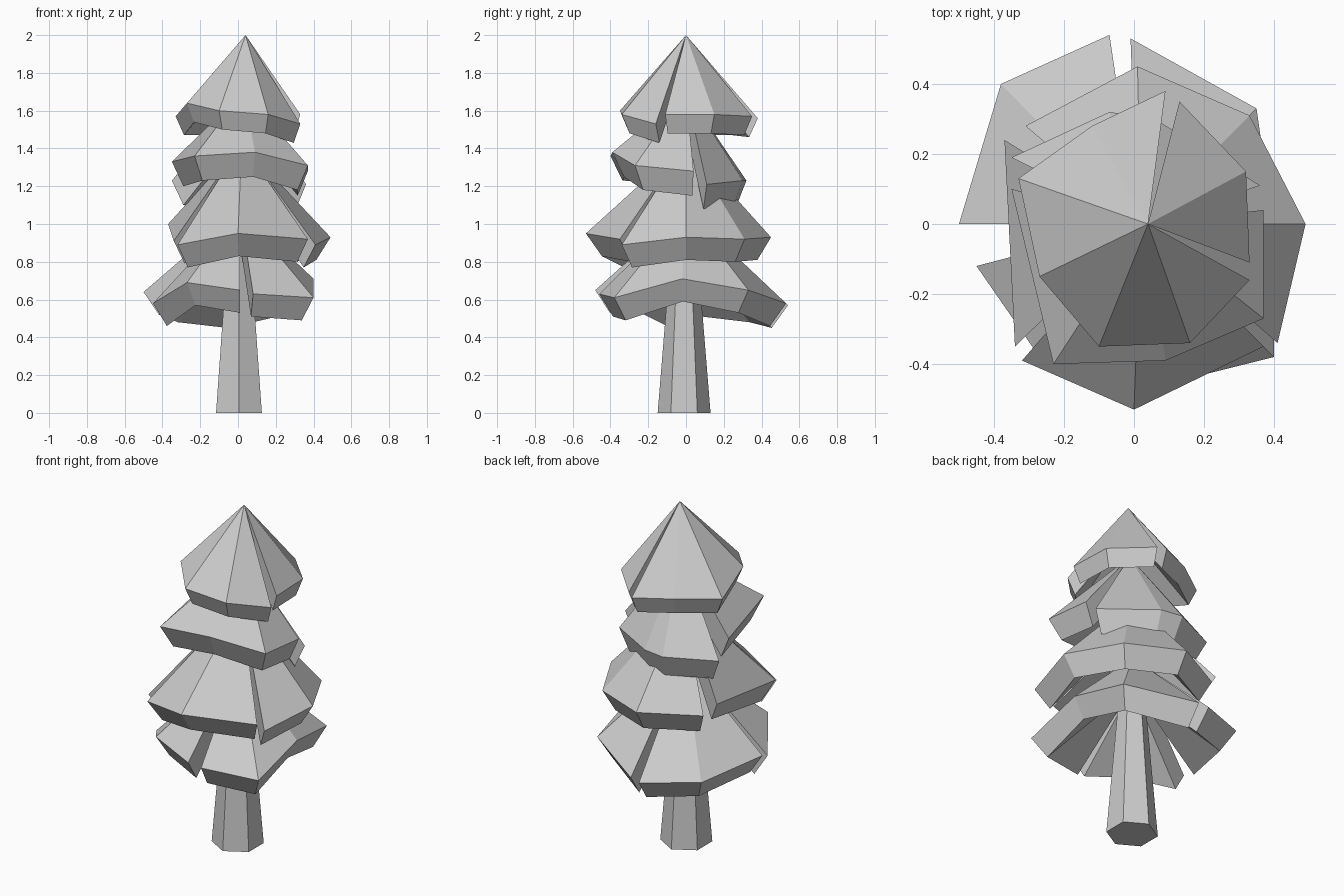
import bpy
import bmesh
from math import cos, sin, radians
from mathutils import Vector

default_cube = bpy.data.objects.get("Cube")
if default_cube:
    bpy.data.objects.remove(default_cube, do_unlink=True)

# One plain material for the whole tree
grey = bpy.data.materials.new("plain grey")
grey.use_nodes = True
grey_value = (0.6, 0.6, 0.6, 1.0)
grey.diffuse_color = grey_value
grey.node_tree.nodes["Principled BSDF"].inputs["Base Color"].default_value = grey_value


def finish(name, bm):
    """Turn a bmesh into a flat shaded object."""
    bmesh.ops.recalc_face_normals(bm, faces=bm.faces[:])
    mesh = bpy.data.meshes.new(name)
    bm.to_mesh(mesh)
    bm.free()
    mesh.materials.append(grey)
    obj = bpy.data.objects.new(name, mesh)
    bpy.context.collection.objects.link(obj)
    return obj


def add_branch(bm, rim, apex, drop, tuck):
    """A thick fan of foliage: sloped top, bevelled rim, hollow underside and two end walls."""
    tip = bm.verts.new(apex)
    hollow = bm.verts.new(apex - Vector((0, 0, drop * 1.5)))
    upper, lower = [], []
    for point in rim:
        point = Vector(point)
        under = apex.lerp(point, tuck)
        under.z = point.z - drop
        upper.append(bm.verts.new(point))
        lower.append(bm.verts.new(under))
    for i in range(len(rim) - 1):
        bm.faces.new((tip, upper[i], upper[i + 1]))
        bm.faces.new((upper[i], lower[i], lower[i + 1], upper[i + 1]))
        bm.faces.new((hollow, lower[i + 1], lower[i]))
    for end in (0, -1):
        bm.faces.new((tip, upper[end], lower[end], hollow))


def foliage(name, apex, drop, tuck, *branches):
    bm = bmesh.new()
    for rim in branches:
        add_branch(bm, rim, Vector(apex), drop, tuck)
    return finish(name, bm)


# Trunk: tapered six-sided post
trunk = bmesh.new()
rings = []
for radius, height in ((.14, 0), (.03, 1.35)):
    rings.append([trunk.verts.new((.005 + radius * cos(radians(30 + 60 * k)),
                                   -.01 + radius * sin(radians(30 + 60 * k)), height))
                  for k in range(6)])
for k in range(6):
    j = (k + 1) % 6
    trunk.faces.new((rings[0][k], rings[0][j], rings[1][j], rings[1][k]))
for ring in rings:
    trunk.faces.new(ring)
finish("trunk", trunk)

# Foliage tiers: each is a ring of separate branches given by their rim corners
foliage("top_foliage", (.04, 0, 2), .1, .88,
        [(.13, .35, 1.57), (.32, .15, 1.58), (.33, -.11, 1.58)],
        [(.33, -.16, 1.53), (.16, -.34, 1.58), (-.1, -.35, 1.6), (-.27, -.15, 1.64),
         (-.33, .13, 1.57), (-.12, .28, 1.57), (.09, .38, 1.56)])

foliage("upper_foliage", (.03, 0, 1.7), .13, .84,
        [(.37, .04, 1.28), (.37, -.27, 1.31), (.09, -.39, 1.38), (-.23, -.4, 1.36),
         (-.35, .1, 1.33)],
        [(.36, .11, 1.21), (.06, .3, 1.23), (-.07, .32, 1.23), (-.35, .19, 1.23)])

foliage("middle_foliage", (.02, 0, 1.43), .12, .84,
        [(.37, -.35, .92), (0, -.53, .95), (-.32, -.39, .89)],
        [(.41, -.34, .89), (.49, 0, .93), (.33, .31, .92), (.01, .45, .93),
         (-.31, .28, .93)],
        [(-.34, -.35, .91), (-.37, .24, 1.0)])

foliage("lower_foliage", (.01, 0, 1.08), .12, .84,
        [(-.45, -.12, .58), (-.27, -.38, .69), (.01, -.48, .65)],
        [(.08, -.46, .63), (.4, -.38, .61), (.4, -.02, .71), (.35, .33, .65),
         (-.01, .53, .58)],
        [(-.07, .54, .57), (-.38, .4, .6), (-.5, 0, .64)])
